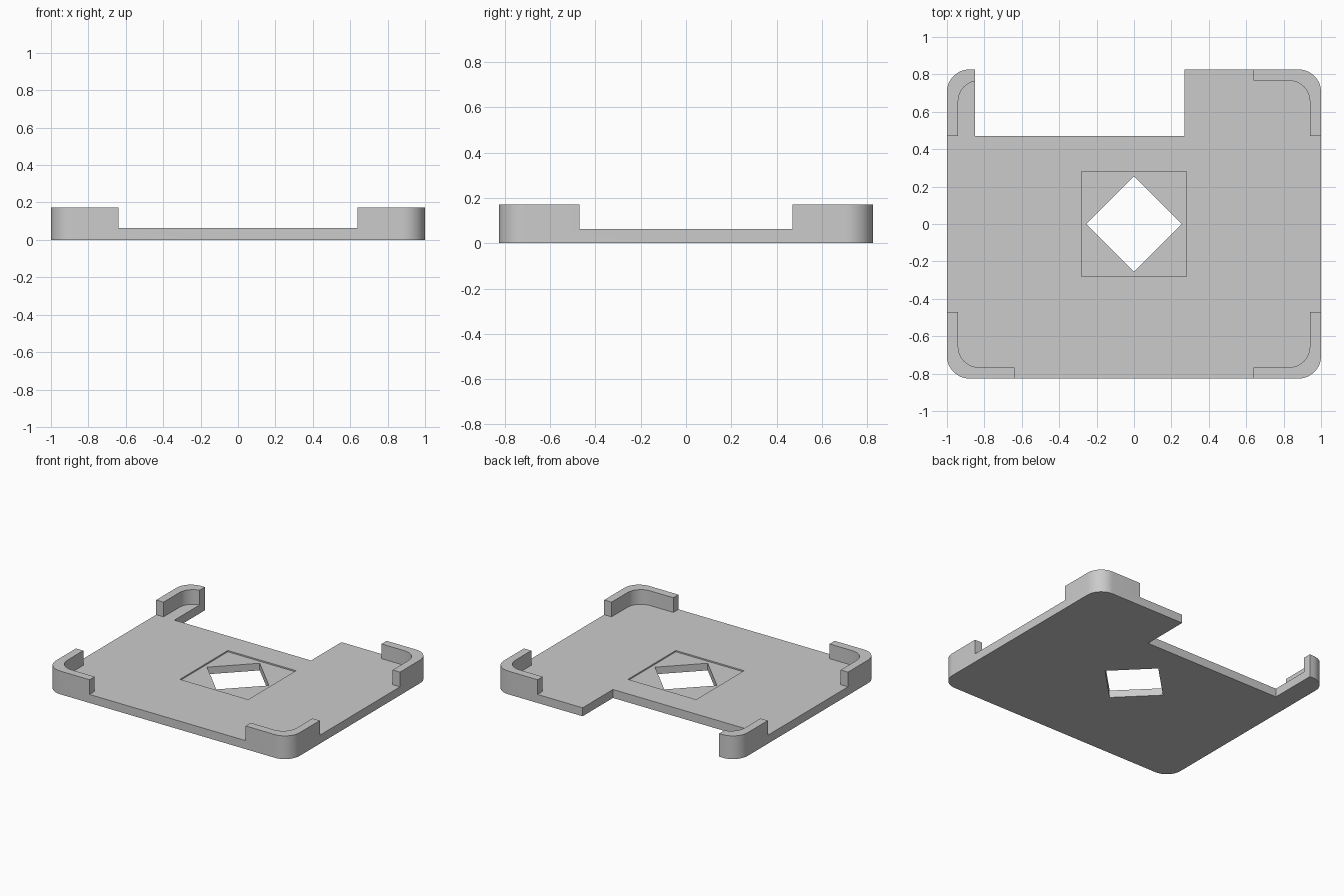
import bpy
import bmesh
from math import cos, sin, pi, radians

if "Cube" in bpy.data.objects:
    bpy.data.objects.remove(bpy.data.objects["Cube"], do_unlink=True)

HALF_X, HALF_Y = 1.0, 0.826
HEIGHT, FLOOR = 0.172, 0.063
WALL, RADIUS = 0.06, 0.12
POST_X, POST_Y = 0.64, 0.47

grey = bpy.data.materials.new("light grey")
grey.use_nodes = True
colour = (0.6, 0.6, 0.6, 1)
grey.diffuse_color = colour
grey.node_tree.nodes["Principled BSDF"].inputs["Base Color"].default_value = colour


def rectangle(x0, x1, y0, y1):
    return [(x0, y0), (x1, y0), (x1, y1), (x0, y1)]


def rounded(hx, hy, r, steps=12):
    points = []
    for i, (sx, sy) in enumerate(((1, 1), (-1, 1), (-1, -1), (1, -1))):
        for k in range(steps + 1):
            a = (i + k / steps) * pi / 2
            points.append((sx * (hx - r) + r * cos(a), sy * (hy - r) + r * sin(a)))
    return points


def prism(name, outline, z0, z1):
    """Extrude a counter-clockwise outline between two heights."""
    bm = bmesh.new()
    low = [bm.verts.new((x, y, z0)) for x, y in outline]
    high = [bm.verts.new((x, y, z1)) for x, y in outline]
    bm.faces.new(low[::-1])
    bm.faces.new(high)
    for i in range(len(low)):
        j = (i + 1) % len(low)
        bm.faces.new((low[i], low[j], high[j], high[i]))
    mesh = bpy.data.meshes.new(name)
    bm.to_mesh(mesh)
    bm.free()
    mesh.materials.append(grey)
    obj = bpy.data.objects.new(name, mesh)
    bpy.context.collection.objects.link(obj)
    return obj


# Rounded block that becomes the tray
tray = prism("corner_tray", rounded(HALF_X, HALF_Y, RADIUS), 0, HEIGHT)

# Hollow interior, then gaps between the four corner walls
h = 0.254
cutters = [
    prism("interior_cutter", rounded(HALF_X - WALL, HALF_Y - WALL, 0.11), FLOOR, 1),
    prism("front_back_gap_cutter", rectangle(-POST_X, POST_X, -2, 2), FLOOR, 1),
    prism("side_gap_cutter", rectangle(-2, 2, -POST_Y, POST_Y), FLOOR, 1),
    # Back notch, central diamond opening and its shallow square recess
    prism("notch_cutter", rectangle(-0.85, 0.27, POST_Y, 2), -1, 1),
    prism("diamond_cutter", [(h, 0), (0, h), (-h, 0), (0, -h)], -1, 1),
    prism("recess_cutter", rectangle(-0.28, 0.28, -0.28, 0.28), FLOOR - 0.01, 1),
]

bpy.ops.object.select_all(action="DESELECT")
tray.select_set(True)
bpy.context.view_layer.objects.active = tray
for cutter in cutters:
    cutter.hide_render = True
    mod = tray.modifiers.new(cutter.name, "BOOLEAN")
    mod.operation = "DIFFERENCE"
    mod.solver = "EXACT"
    mod.object = cutter
    bpy.ops.object.modifier_apply(modifier=mod.name)
    bpy.data.objects.remove(cutter, do_unlink=True)

# Smooth corner curves with crisp edges
bpy.ops.object.shade_smooth_by_angle(angle=radians(30))
